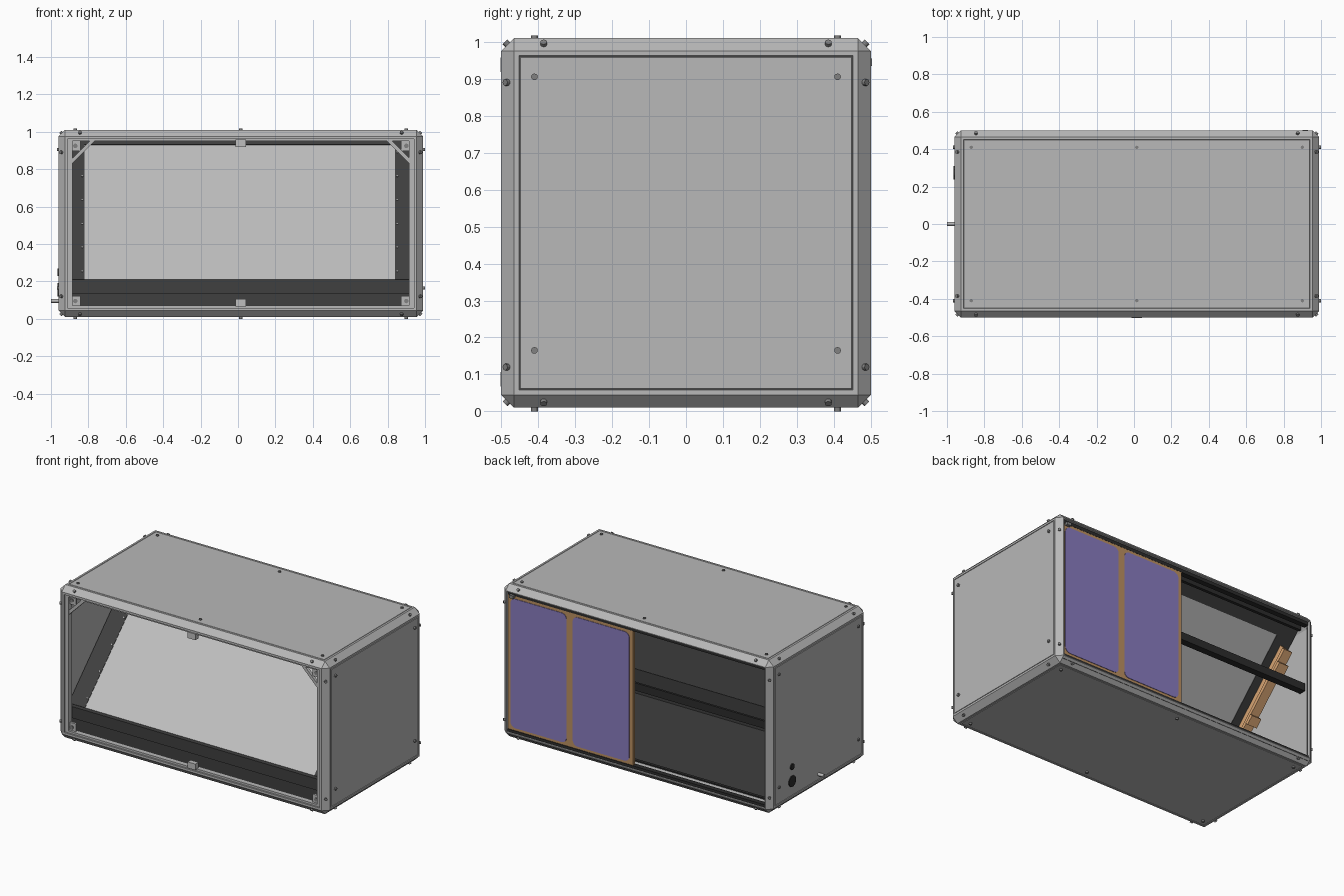
import bpy, bmesh, math
from mathutils import Vector, Matrix

if "Cube" in bpy.data.objects:
    bpy.data.objects.remove(bpy.data.objects["Cube"])


def material(name, rgb):
    m = bpy.data.materials.new(name)
    m.diffuse_color = (*rgb, 1)
    m.use_nodes = True
    m.node_tree.nodes["Principled BSDF"].inputs["Base Color"].default_value = m.diffuse_color
    return m


GREY = material("aluminium grey", (0.48, 0.48, 0.48))
LIGHT = material("light panel grey", (0.52, 0.52, 0.52))
DARK = material("charcoal", (0.05, 0.05, 0.05))
BLACK = material("black rail", (0.025, 0.025, 0.025))
STEEL = material("screw grey", (0.22, 0.22, 0.22))
PURPLE = material("purple pane", (0.25, 0.20, 0.52))
TAN = material("tan frame", (0.50, 0.28, 0.12))
COPPER = material("copper bracket", (0.68, 0.37, 0.17))


def finish(bm, name, mat):
    me = bpy.data.meshes.new(name)
    bmesh.ops.recalc_face_normals(bm, faces=bm.faces[:]) if bm.faces else None
    bm.to_mesh(me)
    bm.free()
    me.materials.append(mat)
    ob = bpy.data.objects.new(name, me)
    bpy.context.collection.objects.link(ob)
    return ob


def add_box(bm, x0, x1, y0, y1, z0, z1):
    c = Vector(((x0 + x1) / 2, (y0 + y1) / 2, (z0 + z1) / 2))
    s = Matrix.Diagonal((x1 - x0, y1 - y0, z1 - z0, 1))
    return bmesh.ops.create_cube(bm, size=1, matrix=Matrix.Translation(c) @ s)["verts"]


def boxes(name, mat, *dims):
    bm = bmesh.new()
    for d in dims:
        add_box(bm, *d)
    return finish(bm, name, mat)


def add_disc(bm, pos, normal, r, h, seg=12):
    n = Vector(normal).normalized()
    rot = n.to_track_quat('Z', 'Y').to_matrix().to_4x4()
    bmesh.ops.create_cone(bm, cap_ends=True, segments=seg, radius1=r, radius2=r, depth=h,
                          matrix=Matrix.Translation(Vector(pos) + n * h / 2) @ rot)


X0, X1, Y0, Y1, Z0, Z1 = -0.96, 0.99, -0.50, 0.50, 0.01, 1.01
CX, CH = 0.015, 0.035

# Outer case: chamfered shell, open at front and back, grooved panels on the other sides
bm = bmesh.new()
add_box(bm, X0, X1, Y0, Y1, Z0, Z1)
bmesh.ops.bevel(bm, geom=bm.edges[:], offset=CH, segments=1, profile=0.5, affect='EDGES')
bm.normal_update()
flat = [f for f in bm.faces if max(abs(c) for c in f.normal) > 0.99]
for f in flat:
    if abs(f.normal.y) > 0.99:
        bmesh.ops.inset_individual(bm, faces=[f], thickness=0.02 if f.normal.y < 0 else 0.008)
    else:
        bmesh.ops.inset_individual(bm, faces=[f], thickness=0.018)
        bmesh.ops.inset_individual(bm, faces=[f], thickness=0.003, depth=-0.005)
        bmesh.ops.inset_individual(bm, faces=[f], thickness=0.003, depth=0.005)
bmesh.ops.delete(bm, geom=[f for f in flat if abs(f.normal.y) > 0.99], context='FACES_ONLY')
case = finish(bm, "case_shell", GREY)
sol = case.modifiers.new("thickness", 'SOLIDIFY')
sol.thickness = 0.02
sol.offset = -1

# Front bezel ring
boxes("front_bezel", GREY,
      (-0.915, -0.885, -0.49, -0.455, 0.05, 0.97), (0.915, 0.945, -0.49, -0.455, 0.05, 0.97),
      (-0.885, 0.915, -0.49, -0.455, 0.05, 0.072), (-0.885, 0.915, -0.49, -0.455, 0.95, 0.97))

# Front corner braces, corner plates and centre clips
bm = bmesh.new()
for s in (-1, 1):
    v = add_box(bm, -0.085, 0.085, -0.485, -0.465, -0.01, 0.01)
    bmesh.ops.transform(bm, verts=v, matrix=Matrix.Translation((CX + s * 0.845, 0, 0.9))
                        @ Matrix.Rotation(s * math.radians(45), 4, 'Y'))
finish(bm, "corner_braces", GREY)
boxes("corner_plates", GREY, *[(CX + s * 0.885 - 0.028, CX + s * 0.885 + 0.028, -0.475, -0.46, z - 0.028, z + 0.028)
                               for s in (-1, 1) for z in (0.095, 0.925)])
boxes("centre_clips", LIGHT, *[(CX - 0.028, CX + 0.028, -0.502, -0.47, z - 0.02, z + 0.02)
                               for z in (0.087, 0.938)])

# Screws on panels, on chamfers and on the corner plates
bm = bmesh.new()
R, H, D = 0.009, 0.007, CH / 2
for y in (-0.41, 0.41):
    for x in (-0.87, CX, 0.90):
        add_disc(bm, (x, y, Z1), (0, 0, 1), R, H)
        add_disc(bm, (x, y, Z0), (0, 0, -1), R, 0.01)
    for z in (0.165, 0.905):
        add_disc(bm, (X1, y, z), (1, 0, 0), R, 0.01)
        add_disc(bm, (X0, y, z), (-1, 0, 0), R, H)
for sx in (-1, 1):
    xc = CX + sx * (0.975 - D)
    for sy in (-1, 1):
        for z in (0.12, 0.89):
            add_disc(bm, (xc, sy * (0.5 - D), z), (sx, sy, 0), R, 0.01)
    for sz in (-1, 1):
        zc = 0.51 + sz * (0.5 - D)
        for y in (-0.385, 0.385):
            add_disc(bm, (xc, y, zc), (sx, 0, sz), R, 0.01)
        for sy in (-1, 1):
            add_disc(bm, (CX + sx * 0.86, sy * (0.5 - D), zc), (0, sy, sz), R, 0.01)
        add_disc(bm, (CX + sx * 0.885, -0.475, 0.51 + sz * 0.415), (0, -1, 0), 0.012, 0.006)
finish(bm, "screws", STEEL)

# Left side fittings: sockets and pipe
bm = bmesh.new()
add_disc(bm, (X0, 0.275, 0.155), (-1, 0, 0), 0.036, 0.005, 24)
add_disc(bm, (X0, 0.275, 0.25), (-1, 0, 0), 0.02, 0.006, 20)
finish(bm, "side_sockets", BLACK)
bm = bmesh.new()
add_disc(bm, (X0 + 0.02, 0, 0.095), (-1, 0, 0), 0.011, 0.06, 20)
pipe = finish(bm, "side_pipe", GREY)


# Sloped screen assembly, built flat and tilted 45 degrees
def sloped(name, mat, *dims):
    ob = boxes(name, mat, *dims)
    ob.data.transform(Matrix.Translation((0, -0.05, 0.57)) @ Matrix.Rotation(math.radians(45), 4, 'X'))
    return ob


L = 0.509
sloped("sloped_screen", LIGHT, (-0.82, 0.84, -L, L, -0.012, 0))
sloped("sloped_screen_border", DARK,
       (-0.938, -0.82, -L, L, -0.015, 0.002), (0.84, 0.968, -L, L, -0.015, 0.002),
       (-0.938, 0.968, L, L + 0.07, -0.015, 0.002))
sloped("border_pins", LIGHT, *[(x - 0.004, x + 0.004, s - 0.004, s + 0.004, 0.002, 0.006)
                               for x in (-0.832, 0.852) for s in [-0.45 + 0.18 * i for i in range(6)]])
rails = []
for x in (-0.885, 0.915):
    rails.append((x - 0.03, x + 0.03, -0.45, 0.46, -0.10, -0.075))
    rails.append((x - 0.01, x + 0.01, -0.45, 0.46, -0.075, -0.015))
    rails += [(x - 0.035, x + 0.035, s - 0.03, s + 0.03, -0.125, -0.10) for s in (-0.35, 0.0, 0.35)]
sloped("screen_brackets", COPPER, *rails)

# Dark front kick board, ledge and floor
boxes("front_board", DARK, (-0.938, 0.968, -0.425, -0.41, 0.031, 0.21),
      (-0.938, 0.968, -0.44, -0.425, 0.135, 0.21))
boxes("floor_liner", DARK, (-0.938, 0.968, -0.41, 0.40, 0.031, 0.038))

# Back door tracks and cross bar
boxes("door_tracks", BLACK,
      (-0.92, 0.95, 0.45, 0.485, 0.948, 0.985), (-0.92, 0.95, 0.40, 0.42, 0.945, 0.985),
      (-0.92, 0.95, 0.455, 0.488, 0.032, 0.068), (-0.92, 0.95, 0.395, 0.415, 0.032, 0.068))
boxes("track_strip", LIGHT, (-0.92, 0.95, 0.415, 0.455, 0.032, 0.06))
boxes("back_cross_bar", BLACK, (-0.938, 0.968, 0.42, 0.435, 0.535, 0.585),
      (-0.938, 0.968, 0.39, 0.42, 0.535, 0.545))

# Back door with two rounded panes
boxes("back_door_frame", TAN, (0.045, 0.952, 0.462, 0.484, 0.068, 0.948))
for name, a, b in (("door_pane_inner", 0.07, 0.48), ("door_pane_outer", 0.525, 0.93)):
    bm = bmesh.new()
    add_box(bm, a, b, 0.459, 0.487, 0.085, 0.93)
    along_y = [e for e in bm.edges if abs(e.verts[0].co.y - e.verts[1].co.y) > 0.01]
    bmesh.ops.bevel(bm, geom=along_y, offset=0.035, segments=5, profile=0.5, affect='EDGES')
    finish(bm, name, PURPLE)

# Small back latch
boxes("back_latch", STEEL, (0.90, 0.93, 0.484, 0.503, 0.935, 0.955))
